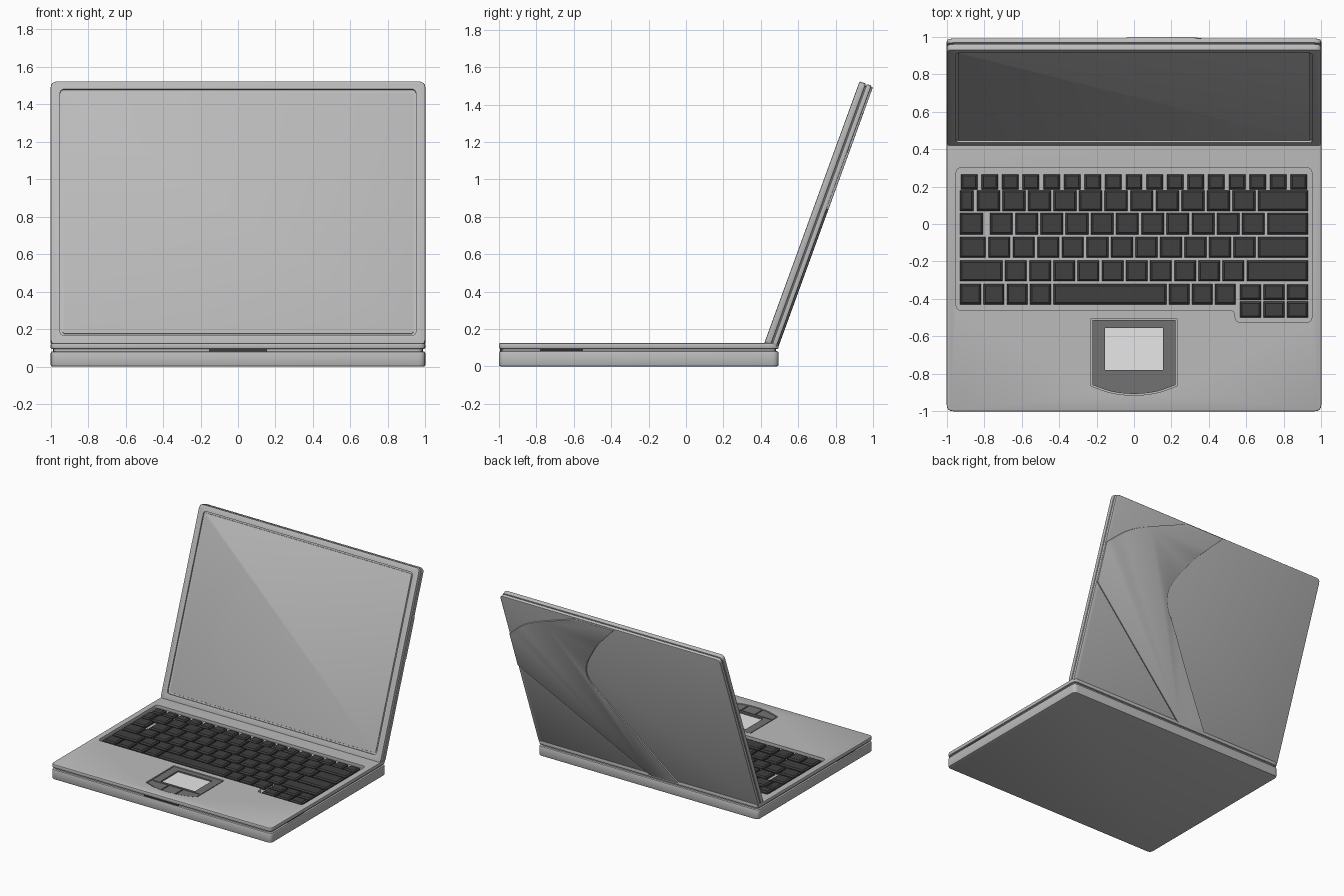
import bpy, bmesh, math
from mathutils import Vector, Matrix

cube = bpy.data.objects.get("Cube")
if cube:
    bpy.data.objects.remove(cube, do_unlink=True)


def material(name, value):
    m = bpy.data.materials.new(name)
    m.use_nodes = True
    colour = (value, value, value, 1)
    m.diffuse_color = colour
    m.node_tree.nodes["Principled BSDF"].inputs["Base Color"].default_value = colour
    return m


SILVER = material("silver grey", 0.5)
DARK = material("key charcoal", 0.05)
MID = material("touchpad surround grey", 0.17)
WHITE = material("touchpad white", 0.92)

# The lid leans back around its lower front edge; local +z is the screen side
LID = Matrix.Translation((0, 0.415, 0.115)) @ Matrix.Rotation(math.radians(70), 4, 'X')


def finish(bm, name, mat, matrix=None):
    bmesh.ops.recalc_face_normals(bm, faces=bm.faces)
    mesh = bpy.data.meshes.new(name)
    bm.to_mesh(mesh)
    bm.free()
    mesh.materials.append(mat)
    ob = bpy.data.objects.new(name, mesh)
    bpy.context.collection.objects.link(ob)
    if matrix:
        ob.matrix_world = matrix
    return ob


def rect(x0, x1, y0, y1):
    return [(x0, y0), (x1, y0), (x1, y1), (x0, y1)]


def rounded(points, r, steps=4):
    """Replace each corner by a small arc."""
    pts = [Vector(p) for p in points]
    out = []
    for i, p in enumerate(pts):
        a = p + (pts[i - 1] - p).normalized() * r
        b = p + (pts[(i + 1) % len(pts)] - p).normalized() * r
        for s in range(steps + 1):
            t = s / steps
            out.append(a * (1 - t) ** 2 + p * 2 * t * (1 - t) + b * t * t)
    return out


def spline(points, steps=6):
    """Smooth open curve through the points."""
    p = [Vector(q) for q in points]
    p = [2 * p[0] - p[1]] + p + [2 * p[-1] - p[-2]]
    out = []
    for a, b, c, d in zip(p, p[1:], p[2:], p[3:]):
        for s in range(steps):
            t = s / steps
            out.append(0.5 * (2 * b + (c - a) * t + (2 * a - 5 * b + 4 * c - d) * t ** 2
                              + (3 * b - a - 3 * c + d) * t ** 3))
    return out + [p[-2]]


def prism(name, outline, z0, z1, mat=SILVER, bevel=0.0, matrix=None):
    bm = bmesh.new()
    base = bm.faces.new([bm.verts.new((x, y, z0)) for x, y in outline])
    ext = bmesh.ops.extrude_face_region(bm, geom=[base])
    for v in ext["geom"]:
        if isinstance(v, bmesh.types.BMVert):
            v.co.z = z1
    if bevel:
        rims = [e for e in bm.edges if abs(e.verts[0].co.z - e.verts[1].co.z) < 1e-5]
        bmesh.ops.bevel(bm, geom=rims, offset=bevel, segments=2, profile=0.5, affect='EDGES')
    return finish(bm, name, mat, matrix)


def cut(ob, outline, z0, z1, matrix=None):
    cutter = prism("cutter", outline, z0, z1, ob.data.materials[0], 0, matrix)
    cutter.hide_render = True
    mod = ob.modifiers.new("recess", 'BOOLEAN')
    mod.operation = 'DIFFERENCE'
    mod.solver = 'EXACT'
    mod.object = cutter
    bpy.context.view_layer.update()
    bpy.context.view_layer.objects.active = ob
    bpy.ops.object.modifier_apply(modifier=mod.name)
    bpy.data.objects.remove(cutter, do_unlink=True)


# Base: lower shell, recessed seam and upper deck
prism("bottom_shell", rounded(rect(-1, 1, -1, 0.495), 0.035), 0, 0.082, bevel=0.01)
prism("base_seam", rounded(rect(-0.985, 0.985, -0.985, 0.48), 0.03), 0.07, 0.099)
deck = prism("deck", rounded(rect(-1, 1, -1, 0.495), 0.035), 0.094, 0.125, bevel=0.007)
prism("front_latch", rect(-0.155, 0.155, -0.995, -0.95), 0.078, 0.092, DARK)
for side in (-1, 1):
    prism("side_slot", rect(side * 0.98 - 0.008, side * 0.98 + 0.008, -0.78, -0.55),
          0.08, 0.096, DARK)

# Keyboard well
well = [(-0.95, -0.46), (0.54, -0.46), (0.54, -0.525), (0.95, -0.525), (0.95, 0.3), (-0.95, 0.3)]
cut(deck, rounded(well, 0.03), 0.101, 0.2)

# Touchpad well, surround, buttons and pad
bow = spline([(0.23, -0.865), (0.12, -0.902), (0, -0.914), (-0.12, -0.902), (-0.23, -0.865)], 3)
pad_outline = [(-0.23, -0.505), (0.23, -0.505)] + [tuple(p) for p in bow]
cut(deck, pad_outline, 0.108, 0.2)
centre = Vector((0, -0.71))
inner = [centre + (Vector(p) - centre) * 0.965 for p in pad_outline]
surround = prism("touchpad_surround", inner, 0.104, 0.122, MID)
cut(surround, rect(-0.155, 0.155, -0.78, -0.555), 0.09, 0.2)
cut(surround, rect(-0.212, 0.212, -0.806, -0.798), 0.115, 0.2)
for x in (-0.064, 0.064):
    cut(surround, rect(x - 0.004, x + 0.004, -0.95, -0.802), 0.115, 0.2)
prism("touchpad", rect(-0.154, 0.154, -0.779, -0.556), 0.105, 0.112, WHITE)

# Keys: each row is (y0, y1, runs of (x start, x end, number of keys))
ROWS = [
    (0.185, 0.265, [(-0.935, 0.935, 17)]),
    (0.07, 0.18, [(-0.935, -0.85, 1), (-0.845, 0.655, 11), (0.655, 0.935, 1)]),
    (-0.055, 0.06, [(-0.935, -0.8, 1), (-0.775, 0.705, 11), (0.705, 0.935, 1)]),
    (-0.18, -0.07, [(-0.935, -0.785, 1), (-0.785, 0.655, 11), (0.655, 0.935, 1)]),
    (-0.305, -0.195, [(-0.935, -0.695, 1), (-0.695, 0.595, 10), (0.595, 0.935, 1)]),
    (-0.43, -0.32, [(-0.935, -0.437, 4), (-0.437, 0.18, 1), (0.18, 0.55, 3)]),
    (-0.405, -0.322, [(0.56, 0.935, 3)]),
    (-0.5, -0.415, [(0.56, 0.935, 3)]),
]
bm = bmesh.new()
for y0, y1, runs in ROWS:
    for start, end, count in runs:
        pitch = (end - start) / count
        for i in range(count):
            x = start + pitch * (i + 0.5)
            w = pitch - 0.014 if count < 17 else pitch - 0.022
            h = y1 - y0
            # skirt below, tapered cap above
            place = Matrix.Translation((x, (y0 + y1) / 2, 0.106)) @ Matrix.Diagonal((w, h, 0.016, 1))
            verts = bmesh.ops.create_cube(bm, size=1, matrix=place)["verts"]
            top = max({f for v in verts for f in v.link_faces},
                      key=lambda f: f.calc_center_median().z)
            bmesh.ops.inset_region(bm, faces=[top], thickness=0.014, depth=0.0)
            for v in top.verts:
                v.co.z += 0.009
finish(bm, "keys", DARK)

# Lid: front frame, recessed seam, back panel
lid_outline = rounded(rect(-1, 1, 0, 1.5), 0.035)
frame = prism("screen_frame", lid_outline, -0.036, 0, bevel=0.007, matrix=LID)
cut(frame, rounded(rect(-0.95, 0.95, 0.055, 1.455), 0.025), -0.012, 0.1, LID)
prism("screen", rounded(rect(-0.938, 0.938, 0.067, 1.443), 0.02), -0.02, -0.006,
      bevel=0.003, matrix=LID)
prism("lid_seam", rounded(rect(-0.988, 0.988, 0.012, 1.488), 0.03), -0.05, -0.03, matrix=LID)
prism("lid_back", lid_outline, -0.068, -0.041, bevel=0.007, matrix=LID)

# Raised curved band across the back of the lid
band = spline([(-0.29, 0.006), (-0.07, 0.3), (0.18, 0.65), (0.34, 0.92), (0.2, 1.22), (-0.04, 1.494)])
band += spline([(0.31, 1.494), (0.77, 1.3), (0.996, 1.12)])
band += [(0.996, 0.8), (-0.04, 0.006)]
prism("lid_back_band", band, -0.078, -0.05, bevel=0.004, matrix=LID)

# Smooth the small rounded edges, keeping the rest sharp
for ob in list(bpy.context.scene.objects):
    if ob.type == 'MESH' and ob.name != "keys":
        bpy.ops.object.select_all(action='DESELECT')
        ob.select_set(True)
        bpy.context.view_layer.objects.active = ob
        bpy.ops.object.shade_smooth_by_angle(angle=math.radians(35))
